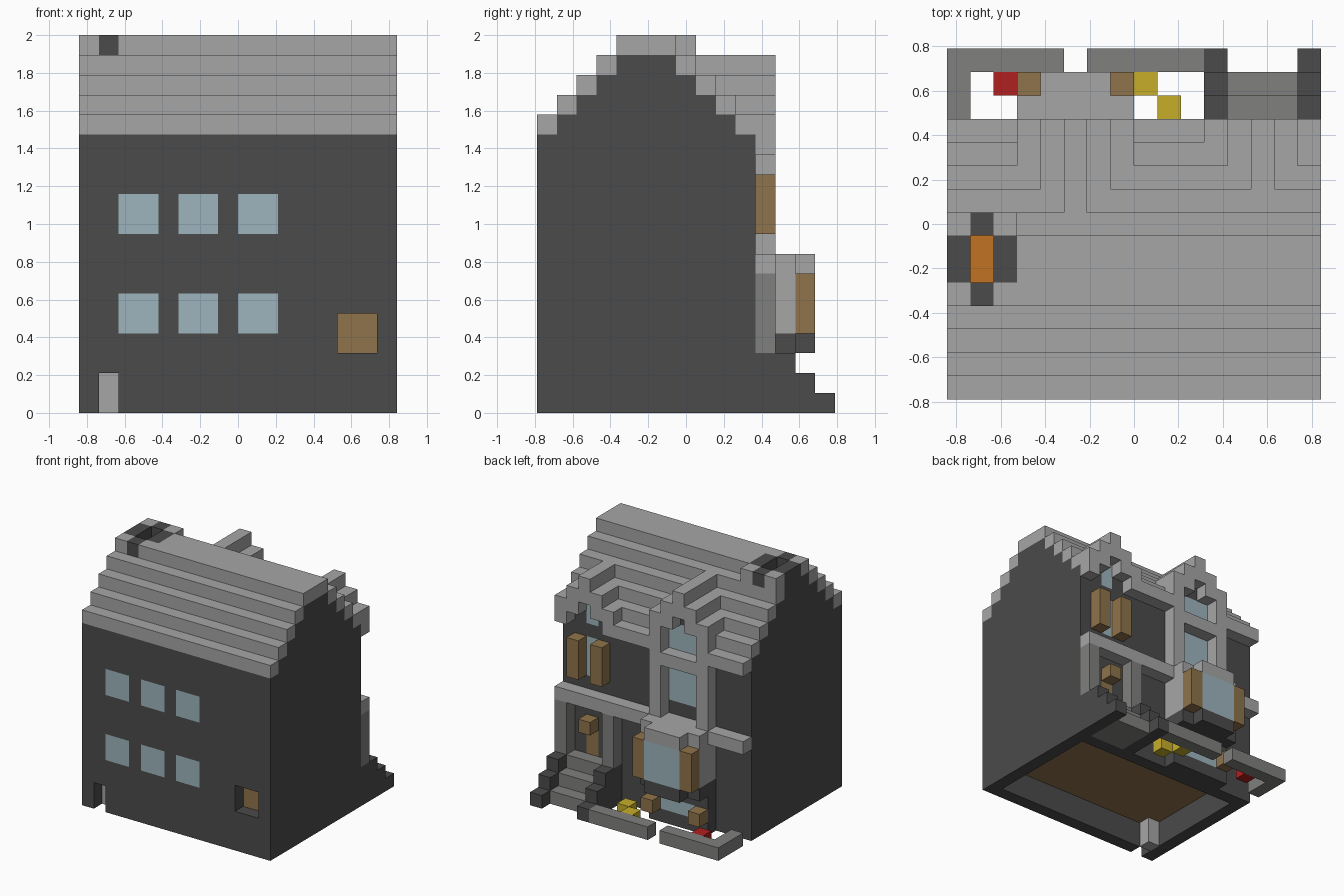
import bpy
import bmesh
from mathutils import Vector

old = bpy.data.objects.get("Cube")
if old:
    bpy.data.objects.remove(old)

U = 2 / 19                       # edge of one block
W, D = 16, 15                    # footprint in blocks


def material(name, *rgb):
    m = bpy.data.materials.new(name)
    m.use_nodes = True
    m.diffuse_color = (*rgb, 1)
    node = next(n for n in m.node_tree.nodes if n.type == 'BSDF_PRINCIPLED')
    node.inputs["Base Color"].default_value = (*rgb, 1)
    node.inputs["Roughness"].default_value = 0.9
    return m


DARK = material("dark_stone", .07, .07, .07)
LIGHT = material("light_stone", .38, .38, .38)
MID = material("mid_stone", .215, .215, .21)
GLASS = material("pale_glass", .337, .462, .509)
WOOD = material("brown_wood", .275, .174, .069)
FIRE = material("orange_fire", .533, .168, .017)
RED = material("red_petals", .434, .014, .014)
YELLOW = material("yellow_petals", .565, .423, .023)

blocks = {}                      # (i, j, k) -> (part name, material)


def fill(part, mat, x, y, z):
    """Fill a block range; x, y, z are (start, end) or one index."""
    spans = [range(*s) if isinstance(s, tuple) else range(s, s + 1) for s in (x, y, z)]
    for i in spans[0]:
        for j in spans[1]:
            for k in spans[2]:
                if part:
                    blocks[i, j, k] = (part, mat)
                else:
                    blocks.pop((i, j, k), None)


# walls, hollow cellar and floor
fill("walls", DARK, (0, W), (0, 11), (0, 14))
fill(None, None, (1, 15), (1, 10), (0, 2))
fill("floor", WOOD, (1, 15), (1, 10), 2)

# stepped gable and stepped roof
for s in range(4):
    k = 14 + s
    fill("walls", DARK, (0, W), (1 + s, 10 - s), k)
    fill("roof", LIGHT, (0, W), s, k)
    fill("roof", LIGHT, (0, W), 11 - s, k - 1)
fill("roof", LIGHT, (0, W), 7, 17)
fill("roof", LIGHT, (0, W), (4, 7), 18)

# dormers: wall, stepped hood and window
for mid, top in ((5, 17), (13, 16)):
    for d in (-2, -1, 0, 1, 2):
        i, k = mid + d, top - abs(d)
        start = 25 - k
        fill("dormer_walls", DARK, i, (start, 11), (13, k))
        if abs(d) < 2:
            fill(None, None, i, 11, (13, k))
        fill("dormer_roofs", LIGHT, i, (start, 12), k)
        fill("dormer_roofs", LIGHT, i, 11, (k - 1, k + 1))
fill("dormer_roofs", LIGHT, 3, 11, (13, 16))
fill("dormer_roofs", LIGHT, 7, 11, (13, 16))
fill("dormer_windows", GLASS, (4, 7), 10, (13, 15))
fill("dormer_windows", GLASS, 13, 10, (13, 15))

# chimney with glowing shaft
fill("chimney", LIGHT, (0, 3), (4, 8), 18)
fill("chimney", DARK, 1, (4, 8), 18)
fill("chimney", DARK, (0, 3), (5, 7), 18)
fill(None, None, 1, (5, 7), 18)
fill("chimney_fire", FIRE, 1, (5, 7), 17)

# front windows, hatch and low opening
for i in (2, 5, 8):
    for k in (4, 9):
        fill("front_windows", GLASS, (i, i + 2), 0, (k, k + 2))
fill(None, None, (13, 15), 0, (3, 5))
fill("hatch_panel", WOOD, (13, 15), 1, (3, 5))
fill(None, None, 1, 0, (0, 2))
fill("cellar_post", LIGHT, 1, 1, (0, 2))

# bay: cellar window, base, glazed front and shutters
fill("bay_plinth", DARK, (3, 8), 11, (0, 3))
fill("cellar_window", GLASS, (4, 7), 11, 1)
fill("bay_base", DARK, (3, 8), (11, 13), 3)
fill("bay_base", DARK, (4, 7), 13, 3)
fill("bay", LIGHT, (3, 8), (11, 13), (4, 8))
fill("bay", LIGHT, (4, 7), 13, 7)
fill("bay_window", GLASS, (4, 7), 13, (4, 7))
for i in (3, 7):
    fill("bay_shutters", WOOD, i, 13, (4, 7))
    fill("cellar_shutters", WOOD, i, 12, 1)

# cornice across the back
fill("cornice", LIGHT, (0, W), 11, 7)

# upper back windows with stone frame and shutters
fill("upper_frame", LIGHT, (3, 8), 11, (8, 13))
fill(None, None, (4, 7), 11, (8, 12))
fill("upper_windows", GLASS, (4, 7), 10, (9, 12))
fill("upper_windows", GLASS, 13, 10, (9, 12))
for i in (12, 14):
    fill("upper_shutters", WOOD, i, 11, (9, 12))

# door, lamp, columns, steps and stepped cheeks
fill("door", WOOD, 13, 10, (3, 6))
fill("door_lamp", WOOD, 13, 11, 5)
for i in (11, 15):
    fill("door_columns", MID, i, 11, (3, 7))
    for j in range(11, 15):
        fill("step_cheeks", DARK, i, j, (0, min(3, 15 - j)))
for j in range(11, 14):
    fill("steps", MID, (12, 15), j, (0, 14 - j))

# garden wall and flowers
fill("garden_wall", MID, (0, 5), 14, 0)
fill("garden_wall", MID, (6, 11), 14, 0)
fill("garden_wall", MID, 0, (12, 15), 0)
fill("red_flower", RED, 2, 13, 0)
fill("yellow_flowers", YELLOW, 8, 13, 0)
fill("yellow_flowers", YELLOW, 9, 12, 0)


def build(part):
    """Skin the blocks of one part, leaving out faces hidden by a neighbour."""
    bm = bmesh.new()
    mats = []
    for cell, (name, mat) in blocks.items():
        if name != part:
            continue
        if mat not in mats:
            mats.append(mat)
        for axis in range(3):
            for sign in (-1, 1):
                near = list(cell)
                near[axis] += sign
                if tuple(near) in blocks:
                    continue
                n = Vector([sign * (a == axis) for a in range(3)])
                u = Vector([float(a == (axis + 1) % 3) for a in range(3)])
                v = n.cross(u)
                mid = Vector(cell) + Vector((.5, .5, .5)) + n / 2
                mid -= Vector((W / 2, D / 2, 0))
                ring = [mid + (u * a + v * b) / 2
                        for a, b in ((-1, -1), (1, -1), (1, 1), (-1, 1))]
                face = bm.faces.new([bm.verts.new(p * U) for p in ring])
                face.material_index = mats.index(mat)
    bmesh.ops.remove_doubles(bm, verts=bm.verts, dist=U / 100)
    bmesh.ops.dissolve_limit(bm, angle_limit=.01, verts=bm.verts, edges=bm.edges,
                             delimit={'MATERIAL'})
    mesh = bpy.data.meshes.new(part)
    bm.to_mesh(mesh)
    bm.free()
    for mat in mats:
        mesh.materials.append(mat)
    bpy.context.collection.objects.link(bpy.data.objects.new(part, mesh))


for part in sorted({name for name, _ in blocks.values()}):
    build(part)
